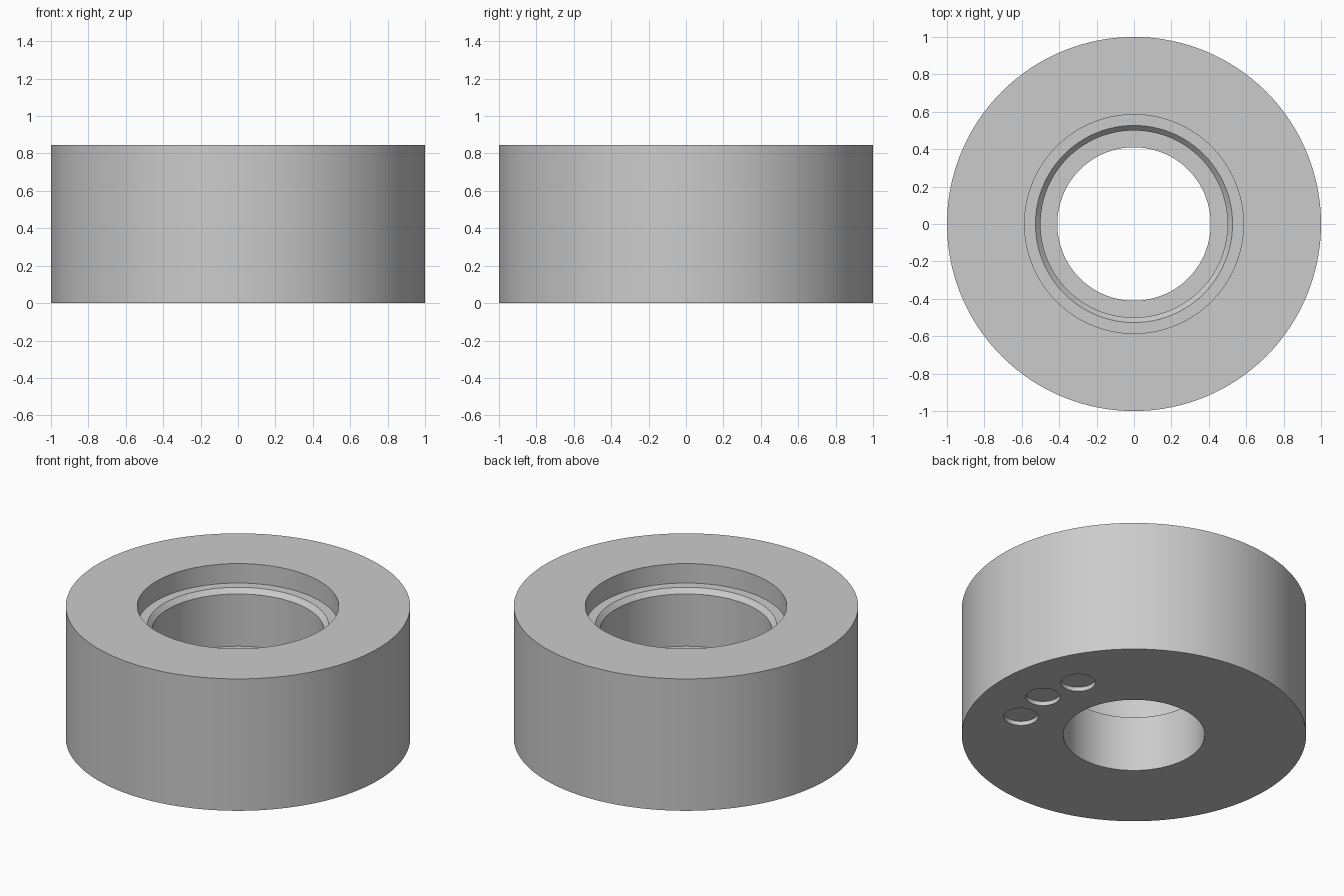
import bpy, bmesh, math
from mathutils import Matrix, Vector

cube = bpy.data.objects.get("Cube")
if cube:
    bpy.data.objects.remove(cube, do_unlink=True)

grey = bpy.data.materials.new("plain grey")
grey.use_nodes = True
grey.diffuse_color = (0.6, 0.6, 0.6, 1)
grey.node_tree.nodes["Principled BSDF"].inputs["Base Color"].default_value = (0.6, 0.6, 0.6, 1)


def make_object(name, bm):
    bmesh.ops.recalc_face_normals(bm, faces=bm.faces)
    mesh = bpy.data.meshes.new(name)
    bm.to_mesh(mesh)
    bm.free()
    mesh.materials.append(grey)
    obj = bpy.data.objects.new(name, mesh)
    bpy.context.collection.objects.link(obj)
    return obj


# Stepped ring body: radius and height around the closed cross-section
HEIGHT = 0.845
profile = [(0.41, 0), (1, 0), (1, HEIGHT), (0.585, HEIGHT), (0.585, 0.72),
           (0.527, 0.72), (0.50, 0.69), (0.50, 0.355), (0.41, 0.355)]
bm = bmesh.new()
verts = [bm.verts.new((r, 0, z)) for r, z in profile]
edges = [bm.edges.new((v, verts[(i + 1) % len(verts)])) for i, v in enumerate(verts)]
bmesh.ops.spin(bm, geom=verts + edges, cent=(0, 0, 0), axis=(0, 0, 1),
               angle=math.tau, steps=128, use_merge=False)
bmesh.ops.remove_doubles(bm, verts=bm.verts, dist=0.0001)
body = make_object("ring_body", bm)

# Three shallow blind holes in the underside
DEPTH = 0.027
bm = bmesh.new()
for degrees in (-22, 0, 22):
    a = math.radians(degrees)
    centre = Vector((0.69 * math.cos(a), 0.69 * math.sin(a), DEPTH - 0.1))
    bmesh.ops.create_cone(bm, cap_ends=True, segments=48, radius1=0.1, radius2=0.1,
                          depth=0.2, matrix=Matrix.Translation(centre))
cutter = make_object("hole_cutter", bm)
cutter.hide_render = True

cut = body.modifiers.new("underside holes", 'BOOLEAN')
cut.operation = 'DIFFERENCE'
cut.solver = 'EXACT'
cut.object = cutter
bpy.ops.object.select_all(action='DESELECT')
body.select_set(True)
bpy.context.view_layer.objects.active = body
bpy.ops.object.modifier_apply(modifier=cut.name)
bpy.data.objects.remove(cutter, do_unlink=True)

bpy.ops.object.shade_smooth_by_angle(angle=math.radians(30))
